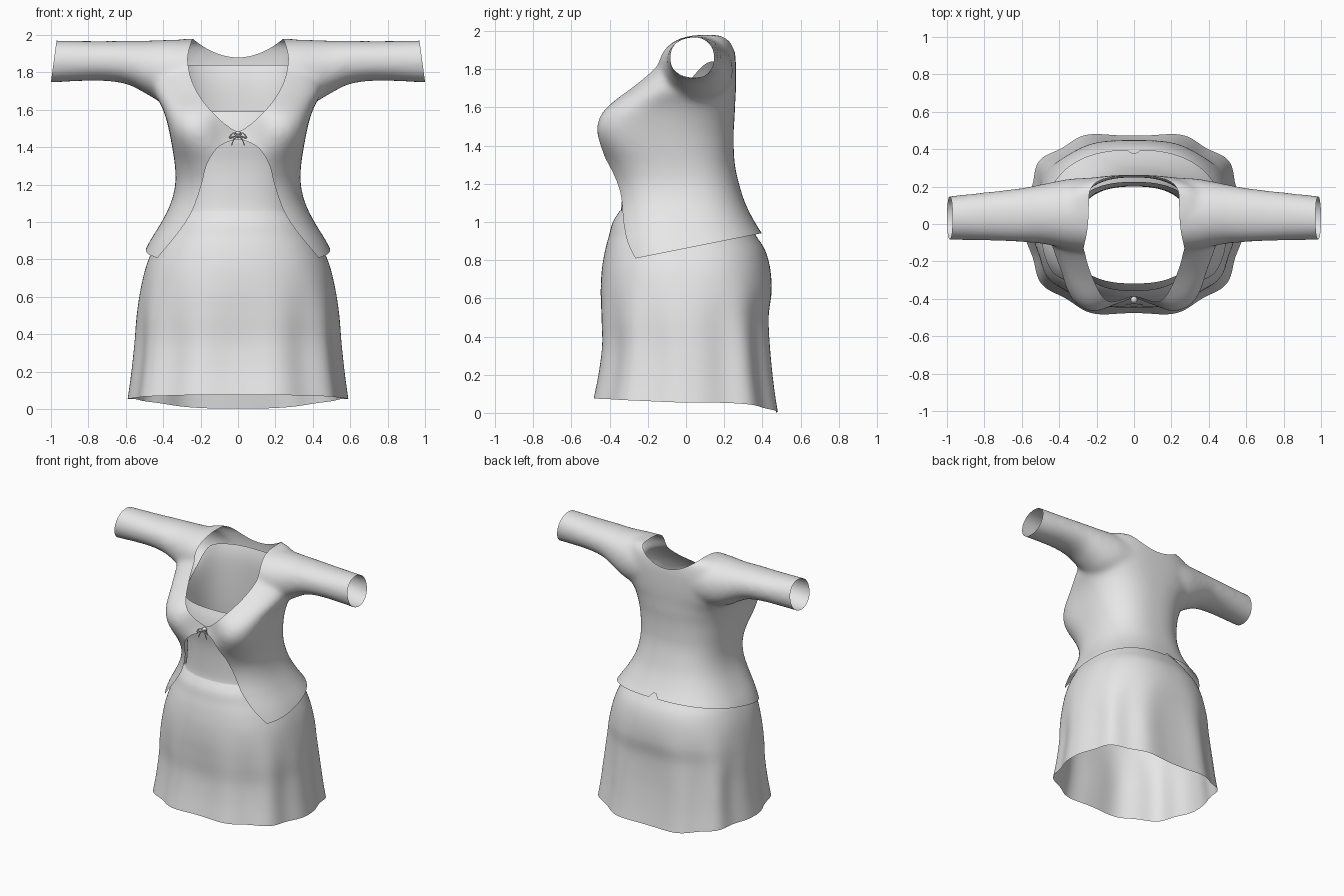
import bpy, bmesh, math
from mathutils import Vector

if "Cube" in bpy.data.objects:
    bpy.data.objects.remove(bpy.data.objects["Cube"])

cloth = bpy.data.materials.new("light grey cloth")
cloth.use_nodes = True
cloth.diffuse_color = (0.8, 0.8, 0.8, 1)
cloth.node_tree.nodes["Principled BSDF"].inputs["Base Color"].default_value = (0.8, 0.8, 0.8, 1)


def add_object(name, bm):
    mesh = bpy.data.meshes.new(name)
    bm.to_mesh(mesh)
    bm.free()
    mesh.materials.append(cloth)
    obj = bpy.data.objects.new(name, mesh)
    bpy.context.collection.objects.link(obj)
    for poly in mesh.polygons:
        poly.use_smooth = True
    return obj


def spline(rows, steps=6):
    """Catmull-Rom resampling of rows of numbers."""
    out = []
    for i in range(len(rows) - 1):
        a, b, c, d = rows[max(i - 1, 0)], rows[i], rows[i + 1], rows[min(i + 2, len(rows) - 1)]
        for k in range(steps):
            t = k / steps
            out.append([q + 0.5 * t * (r - p + t * (2 * p - 5 * q + 4 * r - s + t * (3 * (q - r) + s - p)))
                        for p, q, r, s in zip(a, b, c, d)])
    return out + [list(rows[-1])]


def lookup(table, z):
    """Linear lookup of a width by height, with rising heights."""
    if z <= table[0][0]:
        return table[0][1]
    for (z0, w0), (z1, w1) in zip(table, table[1:]):
        if z <= z1:
            return w0 + (w1 - w0) * (z - z0) / max(z1 - z0, 1e-6)
    return table[-1][1]


def ease(t):
    t = min(max(t, 0), 1)
    return t * t * (3 - 2 * t)


def loft(bm, rings, caps=False):
    loops = [[bm.verts.new(p) for p in ring] for ring in rings]
    n = len(loops[0])
    for lo, hi in zip(loops, loops[1:]):
        for i in range(n):
            bm.faces.new((lo[i], lo[(i + 1) % n], hi[(i + 1) % n], hi[i]))
    if caps:
        bm.faces.new(loops[0][::-1])
        bm.faces.new(loops[-1])


def oval(width, front, back, front_power, back_power, n):
    """Rounded-box outline; yields angle, x and y."""
    for i in range(n):
        a = math.tau * i / n
        c, s = math.cos(a), math.sin(a)
        e = 2 / (back_power if s > 0 else front_power)
        x = width * math.copysign(abs(c) ** e, c)
        y = (front + back) / 2 + (back - front) / 2 * math.copysign(abs(s) ** e, s)
        yield a, x, y


def trim(bm, field):
    """Cut the surface along field = 0 and drop the negative side."""
    value = {v: field(v.co) + 1e-6 for v in bm.verts}
    cuts = []
    for e in list(bm.edges):
        a, b = e.verts
        if value[a] * value[b] < 0:
            t = value[a] / (value[a] - value[b])
            cuts.append(bmesh.utils.edge_split(e, a, min(max(t, 0.02), 0.98))[1])
    bmesh.ops.connect_verts(bm, verts=cuts)
    gone = [f for f in bm.faces if min((value.get(v, 0) for v in f.verts)) < 0]
    bmesh.ops.delete(bm, geom=gone, context="FACES")


# Blouse: solid torso and sleeves, fused, then opened along the garment edges
torso = [(0.7, .56, -.42, .51), (0.87, .487, -.41, .44), (1.0, .409, -.395, .36), (1.1, .36, -.385, .31),
         (1.2, .336, -.395, .278), (1.3, .337, -.43, .256), (1.4, .352, -.475, .25), (1.48, .367, -.492, .25),
         (1.55, .384, -.475, .255), (1.61, .405, -.425, .257), (1.7, .45, -.305, .262), (1.8, .46, -.19, .262),
         (1.88, .42, -.12, .258), (1.95, .36, -.04, .24), (1.98, .3, .01, .2)]
sleeve = [(.2, 1.62, 1.975, -.15, .25), (.33, 1.62, 1.975, -.14, .243), (.42, 1.645, 1.973, -.12, .228),
          (.5, 1.69, 1.97, -.105, .212), (.6, 1.738, 1.97, -.097, .193), (.75, 1.755, 1.968, -.09, .175),
          (1.0, 1.746, 1.972, -.084, .148), (1.1, 1.743, 1.972, -.08, .14)]

bm = bmesh.new()
rings = []
for z, w, front, back in spline(torso):
    bust = math.exp(-((z - 1.5) / 0.14) ** 2)
    rings.append([(x, y + (0.115 * bust * math.exp(-(x / 0.14) ** 2) if y < 0 else 0), z)
                  for a, x, y in oval(w, front, back, 2.5 + 1.3 * bust, 2.5, 72)])
loft(bm, rings, caps=True)
for side in (1, -1):
    rings = [[(side * x, y, (lo + hi) / 2 + u) for a, u, y in oval((hi - lo) / 2, front, back, 2.1, 2.1, 40)]
             for x, lo, hi, front, back in spline(sleeve)]
    loft(bm, rings, caps=True)
bmesh.ops.recalc_face_normals(bm, faces=bm.faces)
blouse = add_object("blouse", bm)
remesh = blouse.modifiers.new("fuse", "REMESH")
remesh.mode = "VOXEL"
remesh.voxel_size = 0.014
smooth = blouse.modifiers.new("soften", "SMOOTH")
smooth.factor = 0.5
smooth.iterations = 22
bpy.context.view_layer.update()
fused = blouse.evaluated_get(bpy.context.evaluated_depsgraph_get())
bm = bmesh.new()
bm.from_mesh(fused.to_mesh())
fused.to_mesh_clear()
blouse.modifiers.clear()

neck_width = spline([(1.475, -.02), (1.49, .02), (1.55, .1), (1.65, .19), (1.75, .245), (1.85, .268),
                     (1.92, .262), (2.0, .235)])
arch_width = spline([(.7, .515), (.81, .43), (.93, .33), (1.05, .25), (1.2, .195), (1.3, .17), (1.38, .125),
                     (1.42, .075), (1.44, .02), (1.445, -.02)])


def hem(p):
    notch = 0.035 * math.exp(-(p.x / 0.025) ** 4) if p.y > 0 else 0
    return p.z - 0.862 - 0.2 * p.y - notch


def front_arch(p):
    return abs(p.x) - lookup(arch_width, p.z) if p.y < 0 else 1


def neckline(p):
    if p.y < 0.1:
        return abs(p.x) - lookup(neck_width, p.z)
    return max(1.88 + 1.7 * p.x ** 2 - p.z, abs(p.x) - 0.24)


def cuffs(p):
    return 1.0 - abs(p.x) - 0.136 * (p.z - 1.75)


for edge in (hem, front_arch, neckline, cuffs):
    trim(bm, edge)
bm.to_mesh(blouse.data)
bm.free()
for poly in blouse.data.polygons:
    poly.use_smooth = True
    poly.material_index = 0

# Inner top: snug open tube under the blouse, low in front and rising to the neck behind
inner = [(1.0, .35, -.365, .29), (1.07, .325, -.34, .255), (1.2, .31, -.335, .225), (1.32, .312, -.34, .205),
         (1.44, .325, -.358, .2), (1.52, .335, -.345, .205), (1.59, .345, -.318, .225)]
bm = bmesh.new()
rings = []
for z, w, front, back in spline(inner):
    lift = 0.25 * ease((z - 1.2) / 0.39)
    rings.append([(x, y, z + lift * ease(math.sin(a) + 0.4)) for a, x, y in oval(w, front, back, 2.5, 2.5, 72)])
loft(bm, rings)
bmesh.ops.recalc_face_normals(bm, faces=bm.faces)
add_object("inner_top", bm)

# Skirt: open flared tube with folds deepening towards the hem
skirt = [(1.06, .325, -.346, .265), (1.0, .372, -.383, .315), (.93, .412, -.403, .365), (.85, .457, -.424, .415),
         (.75, .495, -.441, .442), (.63, .52, -.449, .45), (.5, .535, -.447, .437), (.35, .543, -.443, .443),
         (.2, .558, -.46, .46), (.06, .577, -.487, .483)]
bm = bmesh.new()
rings = []
for z, w, front, back in spline(skirt):
    ramp = ease((0.8 - z) / 0.55)
    low = ease((0.5 - z) / 0.44)
    ring = []
    for a, x, y in oval(w, front, back, 2.4, 2.4 + 0.4 * ramp, 168):
        s = math.sin(a)
        fold = 1 - 0.022 * ramp * math.cos(10 * (a - math.pi / 2))
        drop = -0.052 * max(s, 0) ** 3 + 0.022 * max(-s, 0) - 0.006
        ring.append((x * fold, y * fold, z + low * drop))
    rings.append(ring)
loft(bm, rings)
bmesh.ops.recalc_face_normals(bm, faces=bm.faces)
add_object("skirt", bm)

# Knot that ties the two front panels
bm = bmesh.new()
bmesh.ops.create_uvsphere(bm, u_segments=16, v_segments=10, radius=0.018)
bmesh.ops.translate(bm, verts=bm.verts, vec=Vector((0, -0.405, 1.468)))
add_object("knot", bm)


# Cord loops and tails
def cord(name, points):
    curve = bpy.data.curves.new(name, "CURVE")
    curve.dimensions = "3D"
    curve.bevel_depth = 0.003
    curve.bevel_resolution = 2
    strand = curve.splines.new("POLY")
    path = spline(points)
    strand.points.add(len(path) - 1)
    for point, co in zip(strand.points, path):
        point.co = (*co, 1)
    curve.materials.append(cloth)
    bpy.context.collection.objects.link(bpy.data.objects.new(name, curve))


for side, label in ((1, "left"), (-1, "right")):
    cord(label + "_loop", [(0, -.42, 1.468), (side * .025, -.427, 1.476), (side * .045, -.432, 1.45),
                           (side * .025, -.427, 1.455), (0, -.42, 1.465)])
    cord(label + "_tail", [(0, -.42, 1.465), (side * .02, -.427, 1.445), (side * .035, -.427, 1.41)])
